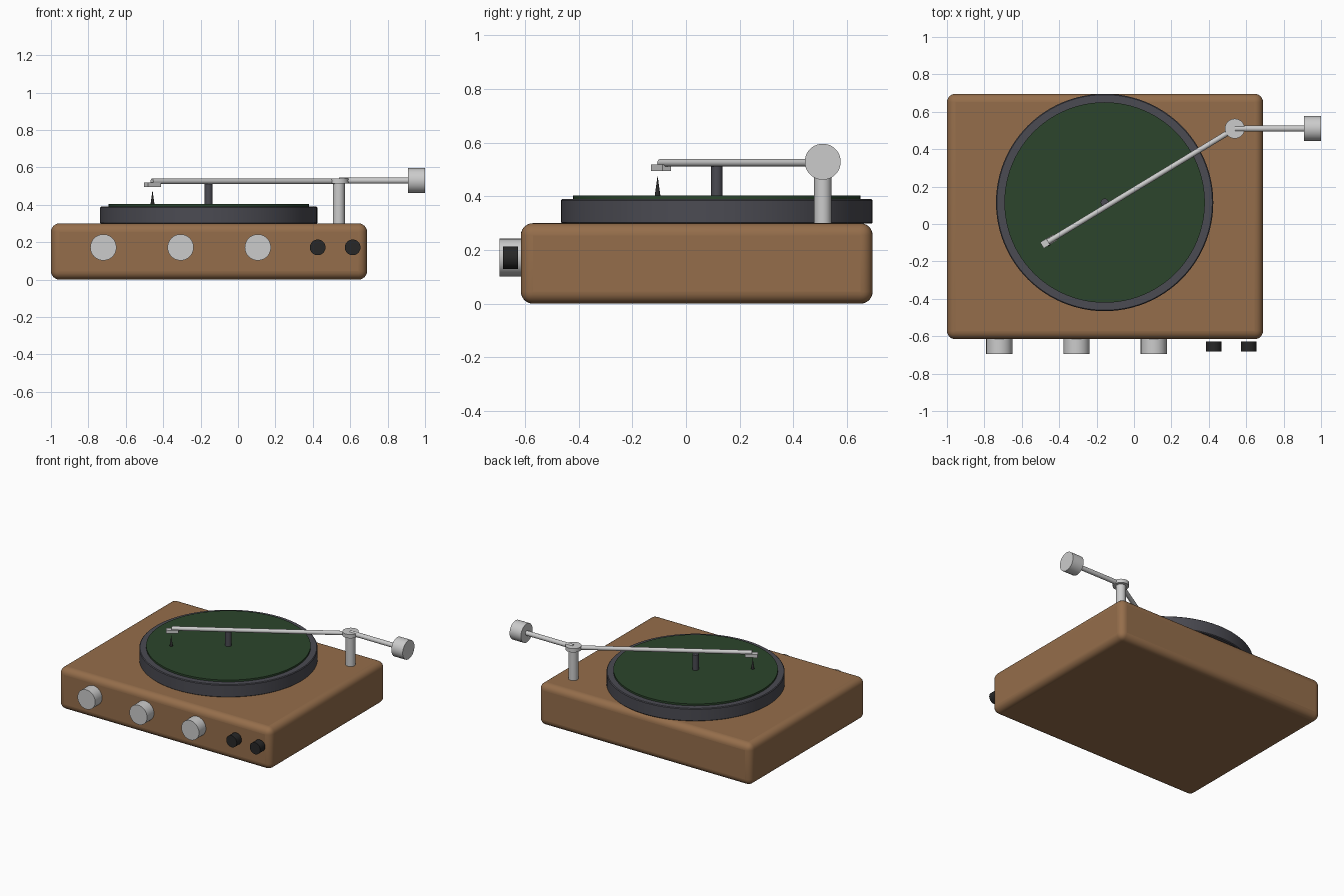
import bpy
from mathutils import Vector

if "Cube" in bpy.data.objects:
    bpy.data.objects.remove(bpy.data.objects["Cube"])


def material(name, color):
    m = bpy.data.materials.new(name)
    m.diffuse_color = color
    m.use_nodes = True
    m.node_tree.nodes["Principled BSDF"].inputs["Base Color"].default_value = m.diffuse_color
    return m


wood = material("wood", (0.30, 0.155, 0.07, 1))
dark = material("dark_plastic", (0.07, 0.07, 0.085, 1))
green = material("green_felt", (0.025, 0.06, 0.025, 1))
black = material("black", (0.02, 0.02, 0.02, 1))


def finish(ob, name, mat=None, bevel=0, segments=1):
    ob.name = name
    if mat:
        ob.data.materials.append(mat)
    if bevel:
        b = ob.modifiers.new("bevel", "BEVEL")
        b.width, b.segments = bevel, segments
    bpy.ops.object.shade_smooth_by_angle()
    return ob


def rod(name, start, end, r, mat=None, sides=48, bevel=0, tip=None):
    """Cylinder (or cone, when tip is given) between two points."""
    a, b = Vector(start), Vector(end)
    bpy.ops.mesh.primitive_cone_add(vertices=sides, radius1=r,
                                    radius2=r if tip is None else tip,
                                    depth=(b - a).length, location=(a + b) / 2,
                                    rotation=(b - a).to_track_quat("Z", "Y").to_euler())
    return finish(bpy.context.object, name, mat, bevel)


def box(name, loc, size, mat=None, turn=0, bevel=0, segments=1):
    bpy.ops.mesh.primitive_cube_add(size=1, location=loc, rotation=(0, 0, turn))
    ob = bpy.context.object
    ob.scale = size
    bpy.ops.object.transform_apply(location=False, rotation=False, scale=True)
    return finish(ob, name, mat, bevel, segments)


# Wooden body with rounded edges
box("base", (-0.155, 0.04, 0.15), (1.69, 1.312, 0.30), wood, bevel=0.045, segments=6)

# Platter, mat and spindle
cx, cy = -0.157, 0.115
rod("platter", (cx, cy, 0.298), (cx, cy, 0.39), 0.581, dark, 96, bevel=0.005)
rod("mat", (cx, cy, 0.388), (cx, cy, 0.403), 0.536, green, 96)
rod("spindle", (cx, cy, 0.40), (cx, cy, 0.513), 0.021, dark, 32)

# Tone arm with post, pivot cap, counterweight, headshell and needle
px, py = 0.539, 0.51
pivot, head = Vector((px, py, 0.525)), Vector((-0.46, -0.095, 0.525))
rod("arm_post", (px, py, 0.298), (px, py, 0.52), 0.032)
rod("pivot_cap", (px, py, 0.513), (px, py, 0.540), 0.053)
rod("tone_arm", pivot, head, 0.0145, sides=24)
rod("rear_arm", (px, py, 0.529), (0.92, py, 0.529), 0.0165, sides=24)
rod("counterweight", (0.91, py, 0.529), (1.0, py, 0.529), 0.067)
turn = (pivot - head).to_2d().angle_signed(Vector((1, 0)))
box("headshell", (-0.457, -0.093, 0.507), (0.082, 0.038, 0.023), turn=turn)
rod("needle", (-0.457, -0.106, 0.40), (-0.457, -0.106, 0.478), 0.011, black, 24, tip=0)

# Front controls
for i in range(3):
    x = -0.72 + i * 0.413
    rod(f"knob_{i + 1}", (x, -0.61, 0.172), (x, -0.695, 0.172), 0.07)
for i in range(2):
    x = 0.426 + i * 0.187
    rod(f"button_{i + 1}", (x, -0.627, 0.172), (x, -0.682, 0.172), 0.042, black, 32)
